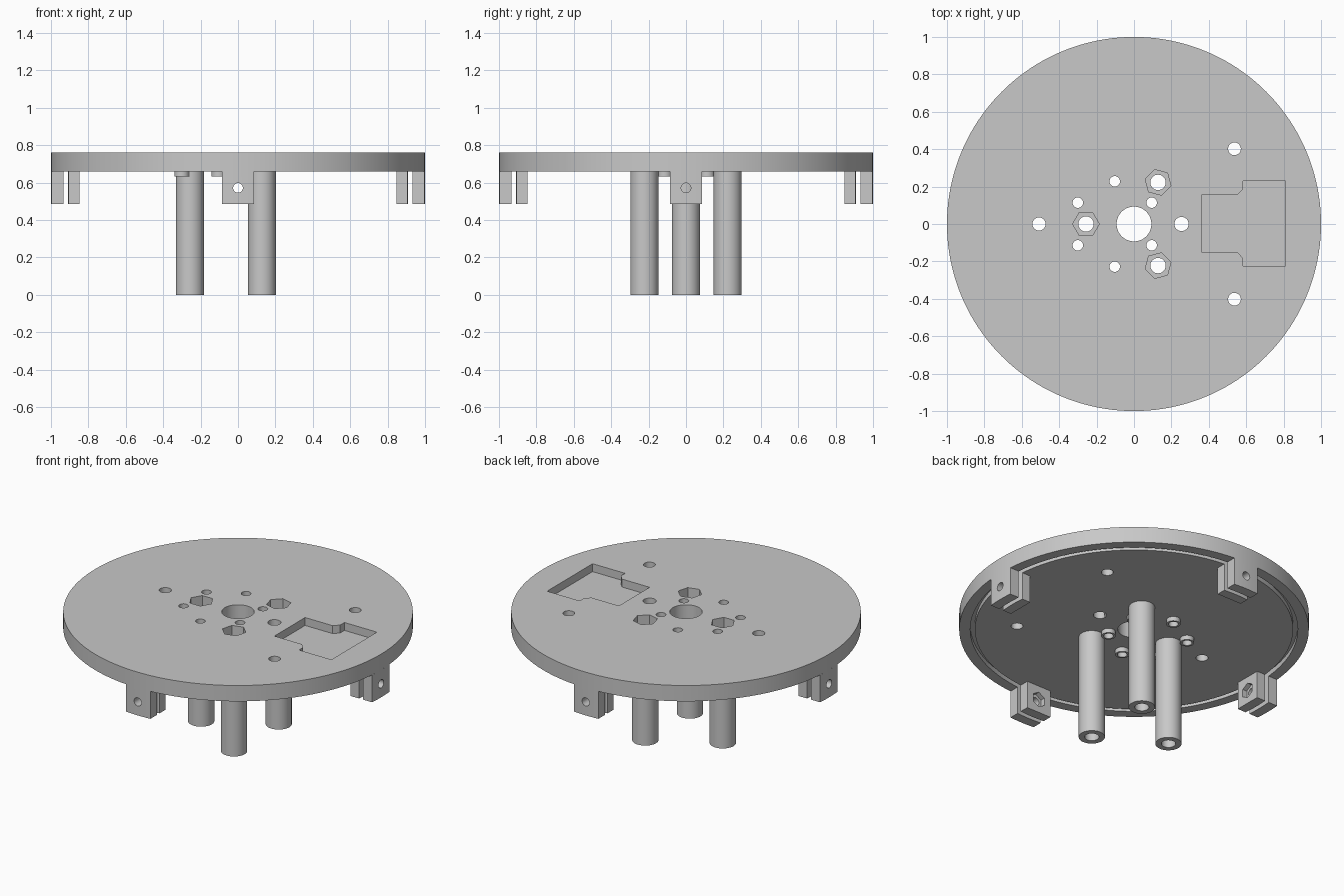
import bpy, bmesh
from math import sin, cos, pi, radians, sqrt
from mathutils import Matrix

if "Cube" in bpy.data.objects:
    bpy.data.objects.remove(bpy.data.objects["Cube"], do_unlink=True)

GREY = (0.58, 0.58, 0.58, 1)
mat = bpy.data.materials.new("plain grey")
mat.use_nodes = True
mat.diffuse_color = GREY
mat.node_tree.nodes["Principled BSDF"].inputs["Base Color"].default_value = GREY

BOTTOM, TOP = 0.66, 0.76      # plate underside and top
FOOT = 0.487                  # lower end of the brackets


def prism(name, points, z0, z1):
    """Extrude a counter-clockwise outline from z0 to z1."""
    bm = bmesh.new()
    face = bm.faces.new([bm.verts.new((x, y, z0)) for x, y in points])
    ext = bmesh.ops.extrude_face_region(bm, geom=[face])
    verts = [v for v in ext["geom"] if isinstance(v, bmesh.types.BMVert)]
    bmesh.ops.translate(bm, verts=verts, vec=(0, 0, z1 - z0))
    bmesh.ops.recalc_face_normals(bm, faces=bm.faces)
    mesh = bpy.data.meshes.new(name)
    bm.to_mesh(mesh)
    bm.free()
    mesh.materials.append(mat)
    obj = bpy.data.objects.new(name, mesh)
    bpy.context.collection.objects.link(obj)
    return obj


def ngon(x, y, r, n=40, turn=0):
    return [(x + r * cos(turn + 2 * pi * i / n), y + r * sin(turn + 2 * pi * i / n))
            for i in range(n)]


def activate(obj):
    bpy.ops.object.select_all(action="DESELECT")
    obj.select_set(True)
    bpy.context.view_layer.objects.active = obj


def cut(obj, cutter):
    """Subtract the cutter and throw it away."""
    activate(obj)
    mod = obj.modifiers.new("cut", "BOOLEAN")
    mod.operation, mod.solver, mod.object = "DIFFERENCE", "EXACT", cutter
    bpy.ops.object.modifier_apply(modifier=mod.name)
    bpy.data.objects.remove(cutter, do_unlink=True)


def drill(obj, outline, z0, z1):
    cut(obj, prism("cutter", outline, z0, z1))


def smooth(obj):
    activate(obj)
    bpy.ops.object.shade_smooth_by_angle(angle=radians(30))


def tube(name, x, y, r, bore, z0, z1):
    obj = prism(name, ngon(x, y, r), z0, z1)
    drill(obj, ngon(x, y, bore), z0 - 0.1, z1 + 0.1)
    smooth(obj)


# Hole layout: legs around the axis, bosses around the offset motor centre
legs = [(0.257 * cos(a), 0.257 * sin(a), turn) for a, turn in
        ((pi, 0), (pi / 3, pi / 4), (-pi / 3, -pi / 4))]
bosses = [(-0.103 + 0.228 * cos(a), 0.228 * sin(a))
          for a in (radians(30 + 60 * i) for i in range(6))]
holes = [(0, 0, 0.093), (-0.508, 0, 0.035), (0.254, 0, 0.038),
         (0.537, 0.402, 0.034), (0.537, -0.402, 0.034)]
holes += [(x, y, 0.028) for x, y in bosses]
holes += [(x, y, 0.041) for x, y, _ in legs]

# Plate with circular groove underneath
plate = prism("round_plate", ngon(0, 0, 1, 160), BOTTOM, TOP)
groove = prism("groove_cutter", ngon(0, 0, 0.937, 160), BOTTOM - 0.05, BOTTOM + 0.03)
drill(groove, ngon(0, 0, 0.91, 160), 0, 1)
cut(plate, groove)

# Plate holes, nut pockets and stepped servo pocket
for x, y, r in holes:
    drill(plate, ngon(x, y, r), 0.5, 0.9)
for x, y, turn in legs:
    drill(plate, ngon(x, y, 0.071, 6, turn), 0.68, 0.9)
side = [(0.36, 0.153), (0.553, 0.153), (0.583, 0.185), (0.583, 0.227), (0.81, 0.227)]
pocket = [(x, -y) for x, y in side] + side[::-1]
drill(plate, [(x, y + 0.002) for x, y in pocket], 0.71, 0.9)
smooth(plate)

# Tubular legs and short bosses
for i, (x, y, _) in enumerate(legs):
    tube(f"leg_{i + 1}", x, y, 0.075, 0.041, 0, BOTTOM)
for i, (x, y) in enumerate(bosses):
    tube(f"boss_{i + 1}", x, y, 0.04, 0.028, 0.632, BOTTOM)


# Rim brackets: two pads with a curved slot, a bolt hole and a nut pocket
def arc(r, half=0.086, n=8):
    ys = [half * (2 * i / n - 1) for i in range(n + 1)]
    return [(sqrt(r * r - y * y), y) for y in ys]


def side_cutter(outline, x0, x1):
    obj = prism("cutter", outline, x0, x1)
    obj.data.transform(Matrix.Translation((0, 0, 0.572)) @ Matrix.Rotation(pi / 2, 4, "Y"))
    return obj


for i, place in enumerate(("left", "back", "right", "front")):
    outer = prism(f"{place}_outer_pad", arc(1) + arc(0.937)[::-1], FOOT, BOTTOM)
    inner = prism(f"{place}_inner_pad", [(0.847, -0.086)] + arc(0.91) + [(0.847, 0.086)],
                  FOOT, BOTTOM)
    for pad in (outer, inner):
        cut(pad, side_cutter(ngon(0, 0, 0.026, 24), 0.7, 1.1))
    cut(inner, side_cutter(ngon(0, 0, 0.048, 6), 0.8, 0.877))
    for pad in (outer, inner):
        pad.data.transform(Matrix.Rotation(i * pi / 2, 4, "Z"))
        smooth(pad)
